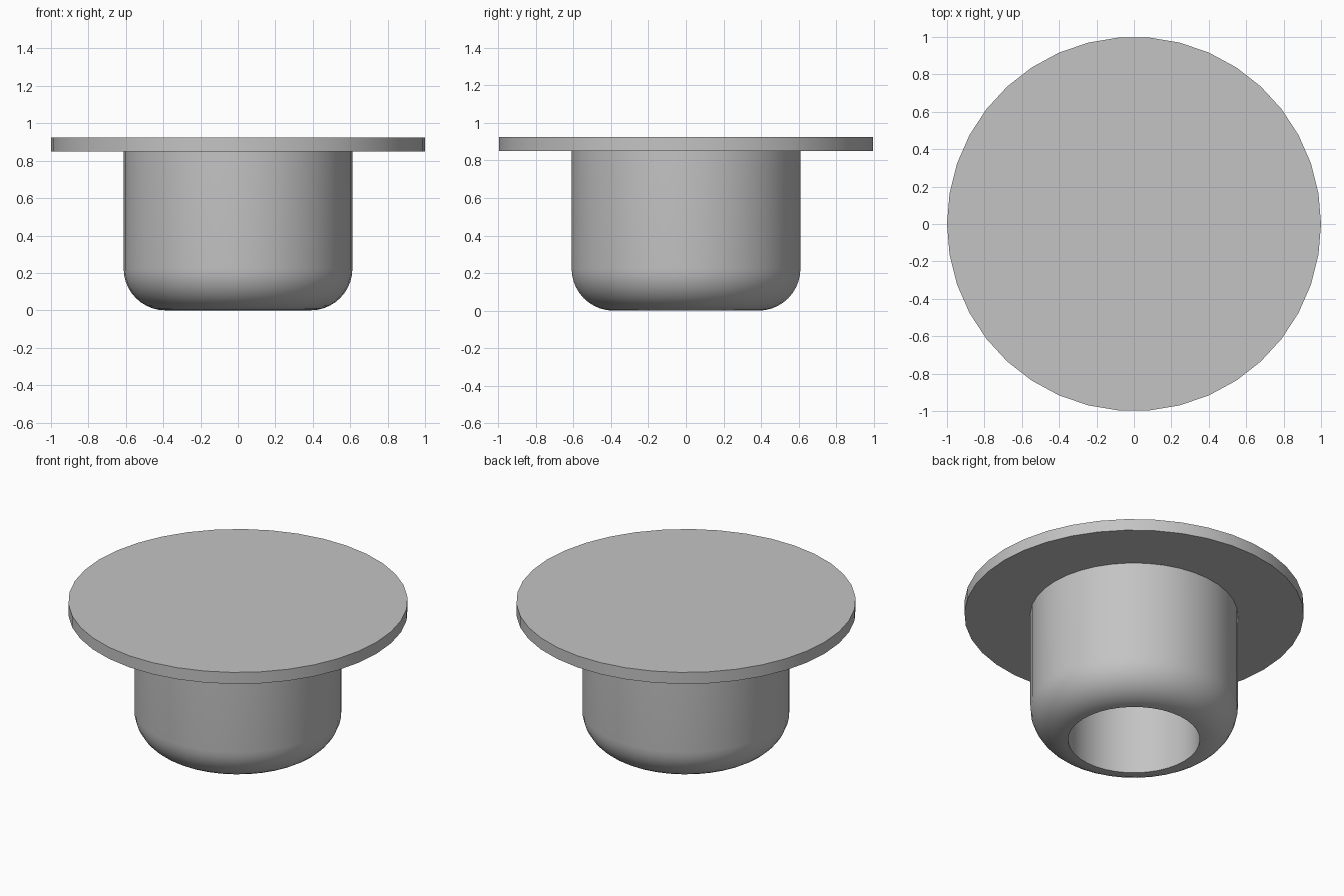
import bpy
import bmesh
from math import cos, sin, pi, radians

SEGMENTS = 38
TOP, FLANGE_BASE = 0.925, 0.85
BODY_R, BORE_R = 0.612, 0.388
FILLET = BODY_R - BORE_R

cube = bpy.data.objects.get("Cube")
if cube:
    bpy.data.objects.remove(cube, do_unlink=True)

grey = bpy.data.materials.new("plain grey")
grey.use_nodes = True
colour = (0.55, 0.55, 0.55, 1)
grey.diffuse_color = colour
grey.node_tree.nodes["Principled BSDF"].inputs["Base Color"].default_value = colour


def lathe(name, profile):
    """Turn a (radius, height) profile about z; radius zero closes to a point."""
    bm = bmesh.new()
    verts = [bm.verts.new((r, 0, z)) for r, z in profile]
    edges = [bm.edges.new(pair) for pair in zip(verts, verts[1:])]
    bmesh.ops.spin(bm, geom=verts + edges, cent=(0, 0, 0), axis=(0, 0, 1),
                   angle=2 * pi, steps=SEGMENTS, use_duplicate=False)
    bmesh.ops.remove_doubles(bm, verts=bm.verts, dist=0.0005)
    bmesh.ops.recalc_face_normals(bm, faces=bm.faces)
    mesh = bpy.data.meshes.new(name)
    bm.to_mesh(mesh)
    bm.free()
    mesh.materials.append(grey)
    obj = bpy.data.objects.new(name, mesh)
    bpy.context.collection.objects.link(obj)
    bpy.ops.object.select_all(action="DESELECT")
    obj.select_set(True)
    bpy.context.view_layer.objects.active = obj
    bpy.ops.object.shade_smooth_by_angle(angle=radians(30))
    return obj


# Flanged bush: flat disc, straight body, rounded lower rim and blind bore
rim = [(BORE_R + FILLET * cos(a), FILLET - FILLET * sin(a))
       for a in (i * pi / 20 for i in range(11))]
lathe("flanged_bush",
      [(0, TOP), (1, TOP), (1, FLANGE_BASE), (BODY_R, FLANGE_BASE)]
      + rim + [(BORE_R, FLANGE_BASE), (0, FLANGE_BASE)])
